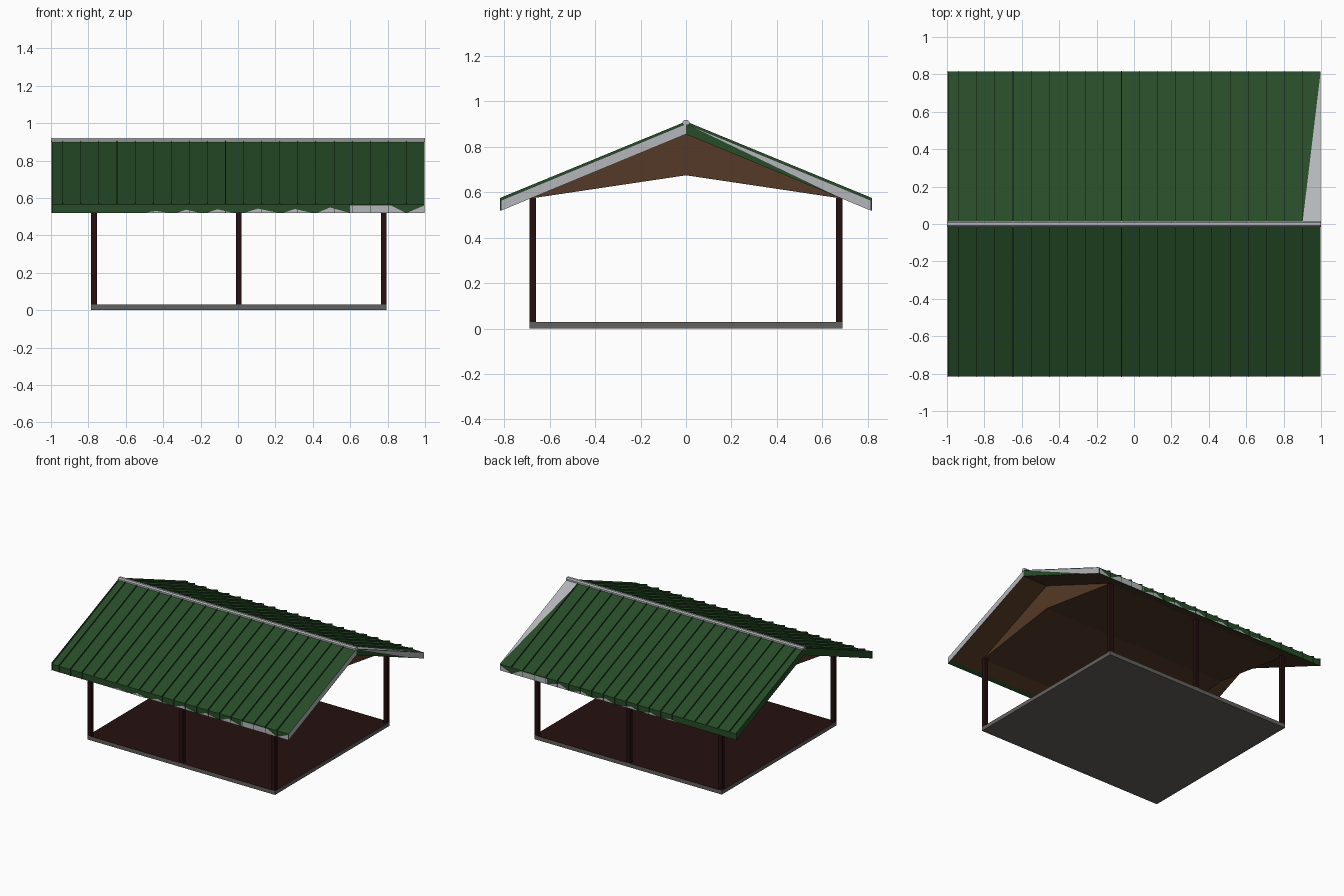
import bpy
import bmesh

if "Cube" in bpy.data.objects:
    bpy.data.objects.remove(bpy.data.objects["Cube"])


def material(name, r, g, b):
    m = bpy.data.materials.new(name)
    m.use_nodes = True
    m.diffuse_color = (r, g, b, 1)
    m.node_tree.nodes["Principled BSDF"].inputs["Base Color"].default_value = (r, g, b, 1)
    return m


GREEN = material("roof green", 0.020, 0.072, 0.021)
SILVER = material("trim silver", 0.46, 0.47, 0.49)
BROWN = material("timber brown", 0.090, 0.042, 0.020)
MAROON = material("dark maroon", 0.019, 0.005, 0.005)
GREY = material("slab grey", 0.125, 0.120, 0.110)

EAVE, RIDGE_Z, EAVE_Z, DROP = 0.815, 0.902, 0.565, 0.046
SLOPE = (RIDGE_Z - EAVE_Z) / EAVE


def roof_z(y):
    return RIDGE_Z - SLOPE * abs(y)


def finish(name, bm, mats, rule=None):
    bmesh.ops.recalc_face_normals(bm, faces=bm.faces)
    bm.normal_update()
    if rule:
        for f in bm.faces:
            f.material_index = rule(f.normal, f.calc_center_median())
    me = bpy.data.meshes.new(name)
    bm.to_mesh(me)
    bm.free()
    for m in mats:
        me.materials.append(m)
    ob = bpy.data.objects.new(name, me)
    bpy.context.collection.objects.link(ob)
    return ob


def prism(name, profile, x0, x1, mats, rule=None):
    """Extrude a y-z outline along x."""
    bm = bmesh.new()
    face = bm.faces.new([bm.verts.new((x0, y, z)) for y, z in profile])
    ext = bmesh.ops.extrude_face_region(bm, geom=[face])["geom"]
    moved = [v for v in ext if isinstance(v, bmesh.types.BMVert)]
    bmesh.ops.translate(bm, verts=moved, vec=(x1 - x0, 0, 0))
    return finish(name, bm, mats, rule)


def box(name, x, y, z0, z1, hx, hy, mats, rule=None):
    outline = [(y - hy, z0), (y + hy, z0), (y + hy, z1), (y - hy, z1)]
    return prism(name, outline, x - hx, x + hx, mats, rule)


def plates(name, polygons, mat):
    bm = bmesh.new()
    for poly in polygons:
        bm.faces.new([bm.verts.new(p) for p in poly])
    return finish(name, bm, [mat])


# Floor slab with a dark top
MID = 0.005
box("floor_slab", MID, 0, 0, 0.03, 0.79, 0.69, [GREY, MAROON],
    lambda n, c: 1 if n.z > 0.9 else 0)

# Posts, three on each long side
for side, sy in (("front", -1), ("back", 1)):
    for label, x in (("right", -0.77), ("middle", MID), ("left", 0.78)):
        box(f"{side}_{label}_post", x, sy * 0.675, 0.03, 0.575, 0.015, 0.015, [MAROON])

# Gable infill and vaulted ceiling
prism("gable_and_ceiling", [(-0.69, 0.572), (0, 0.675), (0.69, 0.572), (0, 0.858)],
      MID - 0.785, MID + 0.785, [BROWN])


# Roof shell: green skin, brown soffit, silver trim on one gable end
def roof_rule(n, c):
    if n.x > 0.9:
        return 1
    if n.z < -0.1 and abs(c.y) < 0.77:
        return 2
    return 0


for side, s in (("front", -1), ("back", 1)):
    lip = 0.785
    outline = [(0, RIDGE_Z), (s * EAVE, EAVE_Z), (s * EAVE, EAVE_Z - DROP),
               (s * lip, roof_z(lip) - DROP), (0, RIDGE_Z - DROP)]
    prism(f"{side}_roof", outline, -0.995, 0.998, [GREEN, SILVER, BROWN], roof_rule)

    # Standing seams running over the slope and down the eave
    edge = EAVE + 0.004
    seam = [(0, RIDGE_Z + 0.01), (s * edge, EAVE_Z + 0.01), (s * edge, EAVE_Z - DROP),
            (s * (EAVE - 0.004), EAVE_Z - DROP), (s * (EAVE - 0.004), EAVE_Z - 0.002),
            (0, RIDGE_Z - 0.004)]
    ob = prism(f"{side}_roof_seams", seam, -0.9385, -0.9355, [GREEN])
    array = ob.modifiers.new("repeat", "ARRAY")
    array.count = 20
    array.use_relative_offset = False
    array.use_constant_offset = True
    array.constant_offset_displace = (0.0967, 0, 0)

    # End strip at the right gable
    prism(f"{side}_edge_seam", seam, -1.0, -0.996, [GREEN])

    # Exposed silver wedges along the eave
    y, low = s * (EAVE + 0.002), EAVE_Z - DROP
    wedges = []
    for a, b, h in ((-0.5, -0.36, 0.012), (-0.33, -0.2, 0.018), (-0.17, -0.02, 0.02),
                    (0.03, 0.22, 0.024), (0.24, 0.4, 0.022), (0.42, 0.6, 0.03)):
        wedges.append([(a, y, low), (b, y, low), (a + (b - a) * 0.4, y, low + h)])
    wedges.append([(0.6, y, low), (0.9, y, low), (0.82, y, low + 0.04), (0.6, y, low + 0.04)])
    wedges.append([(0.9, y, low), (0.995, y, low), (0.995, y, low + 0.04)])
    plates(f"{side}_eave_wedges", wedges, SILVER)

# Silver wedge on the back slope and green wedge on the gable trim
lift = 0.003
plates("back_slope_wedge", [[(0.9, 0, RIDGE_Z + lift), (0.998, 0, RIDGE_Z + lift),
                             (0.998, EAVE, EAVE_Z + lift)]], SILVER)
plates("gable_trim_wedge", [[(0.9995, 0, RIDGE_Z), (0.9995, 0, RIDGE_Z - DROP),
                             (0.9995, 0.69, roof_z(0.69) - DROP)]], GREEN)

# Ridge cap
prism("ridge_cap", [(-0.016, 0.898), (0.016, 0.898), (0.016, 0.91), (0.008, 0.919),
                    (-0.008, 0.919), (-0.016, 0.91)], -1, 1, [SILVER])
